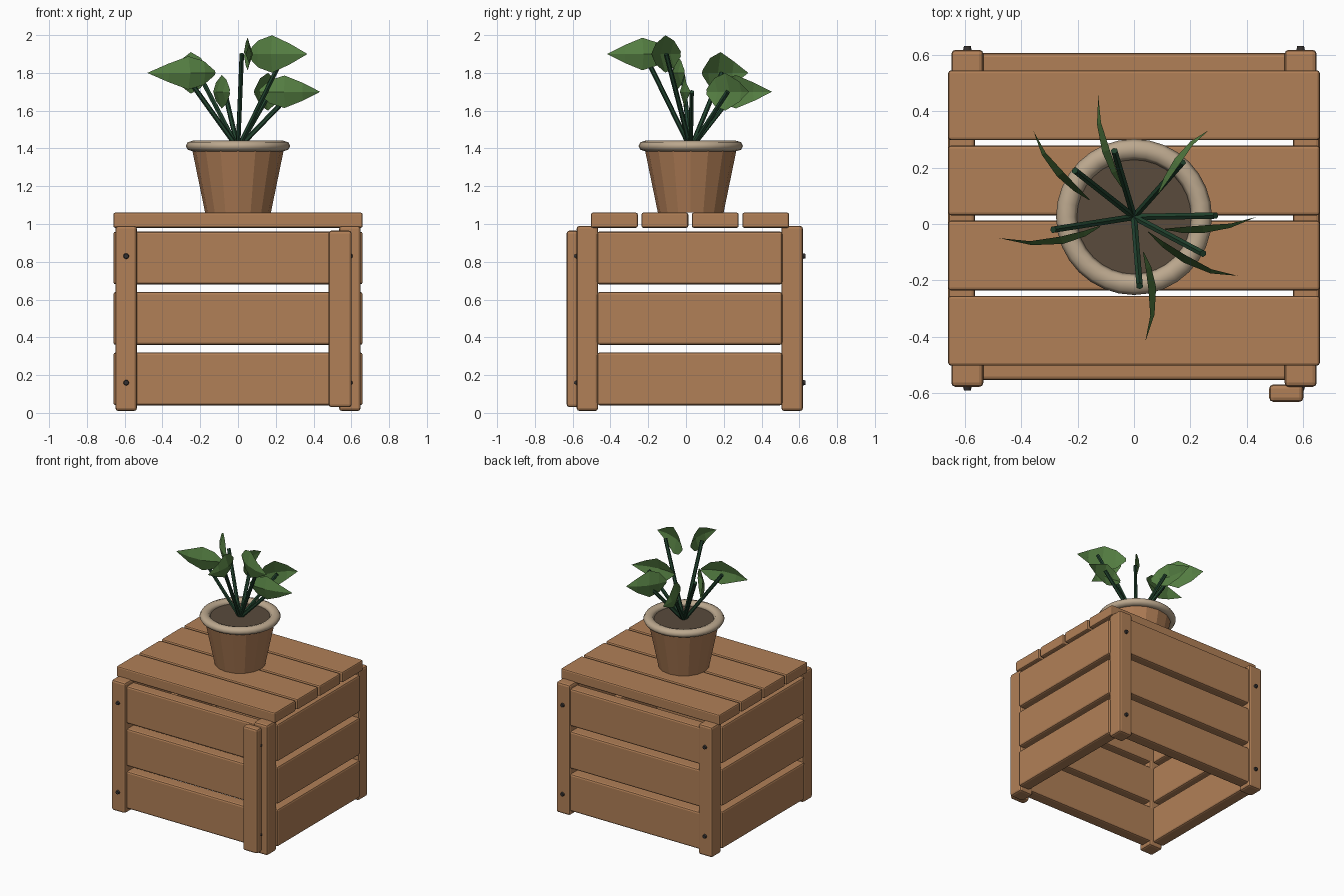
import bpy, bmesh, math
from mathutils import Vector, Matrix

if "Cube" in bpy.data.objects:
    bpy.data.objects.remove(bpy.data.objects["Cube"], do_unlink=True)


def material(name, rgb):
    m = bpy.data.materials.new(name)
    m.use_nodes = True
    m.diffuse_color = (*rgb, 1)
    bsdf = next(n for n in m.node_tree.nodes if n.type == 'BSDF_PRINCIPLED')
    bsdf.inputs["Base Color"].default_value = (*rgb, 1)
    bsdf.inputs["Roughness"].default_value = 0.8
    return m


WOOD = material("wood", (0.44, 0.215, 0.095))
CLAY = material("clay", (0.42, 0.20, 0.09))
RIM = material("pale clay", (0.50, 0.39, 0.27))
SOIL = material("soil", (0.10, 0.07, 0.045))
LEAF = material("leaf green", (0.09, 0.21, 0.055))
STEM = material("stem green", (0.015, 0.055, 0.027))
METAL = material("dark metal", (0.035, 0.03, 0.028))


def finish(name, bm, mat, smooth=None):
    bmesh.ops.recalc_face_normals(bm, faces=bm.faces)
    me = bpy.data.meshes.new(name)
    bm.to_mesh(me)
    bm.free()
    me.materials.append(mat)
    ob = bpy.data.objects.new(name, me)
    bpy.context.collection.objects.link(ob)
    if smooth:
        bpy.ops.object.select_all(action='DESELECT')
        ob.select_set(True)
        bpy.context.view_layer.objects.active = ob
        bpy.ops.object.shade_smooth_by_angle(angle=math.radians(smooth))
    return ob


def board(name, x, y, z, bevel=0.013):
    """Rounded board from (min, max) pairs."""
    bm = bmesh.new()
    size = [b - a for a, b in (x, y, z)]
    mid = [(a + b) / 2 for a, b in (x, y, z)]
    bmesh.ops.create_cube(bm, size=1, matrix=Matrix.Translation(mid) @ Matrix.Diagonal((*size, 1)))
    ob = finish(name, bm, WOOD)
    mod = ob.modifiers.new("rounded edges", 'BEVEL')
    mod.width, mod.segments = bevel, 2
    return ob


def rod(name, a, b, r1, r2, sides, mat, smooth=None):
    """Tapered cylinder from point a to point b."""
    a, b = Vector(a), Vector(b)
    turn = (b - a).to_track_quat('Z', 'Y').to_matrix().to_4x4()
    bm = bmesh.new()
    bmesh.ops.create_cone(bm, cap_ends=True, segments=sides, radius1=r1, radius2=r2,
                          depth=(b - a).length,
                          matrix=Matrix.Translation((a + b) / 2) @ turn)
    return finish(name, bm, mat, smooth)


# Crate lid
for i in range(4):
    y = -0.503 + i * 0.267
    board(f"lid_plank_{i + 1}", (-0.66, 0.66), (y, y + 0.248), (0.98, 1.06), 0.01)

# Corner posts with their bolts
CY = 0.02
for sx, xname in ((-1, "right"), (1, "left")):
    for sy, yname in ((-1, "front"), (1, "back")):
        cx, cy = sx * 0.592, CY + sy * 0.542
        board(f"{yname}_{xname}_post", (cx - 0.057, cx + 0.057), (cy - 0.057, cy + 0.057), (0.01, 0.99), 0.015)
        face = cy + sy * 0.052
        for level, z in (("lower", 0.16), ("upper", 0.83)):
            rod(f"{yname}_{xname}_{level}_bolt", (cx, face, z), (cx, face + sy * 0.018, z),
                0.016, 0.012, 12, METAL, 30)

# Wall slats
for i in range(3):
    z = (0.04 + i * 0.32, 0.32 + i * 0.32)
    board(f"front_slat_{i + 1}", (-0.64, 0.64), (-0.555, -0.465), z)
    board(f"back_slat_{i + 1}", (-0.64, 0.64), (0.515, 0.607), z)
    board(f"right_slat_{i + 1}", (-0.66, -0.565), (-0.47, 0.51), z)
    board(f"left_slat_{i + 1}", (0.565, 0.66), (-0.47, 0.51), z)

# Loose batten against the front
board("loose_batten", (0.48, 0.602), (-0.632, -0.57), (0.03, 0.965), 0.015)

# Flower pot
PY = 0.025
rod("pot_body", (0, PY, 1.06), (0, PY, 1.405), 0.174, 0.245, 16, CLAY)
rod("pot_soil", (0, PY, 1.395), (0, PY, 1.412), 0.23, 0.23, 24, SOIL)

bm = bmesh.new()
rings = [[bm.verts.new(((0.24 + 0.037 * math.cos(v)) * math.cos(u),
                        PY + (0.24 + 0.037 * math.cos(v)) * math.sin(u),
                        1.413 + 0.028 * math.sin(v)))
          for v in (math.tau * j / 8 for j in range(8))]
         for u in (math.tau * i / 32 for i in range(32))]
for i in range(32):
    a, b = rings[i - 1], rings[i]
    for j in range(8):
        bm.faces.new((a[j - 1], a[j], b[j], b[j - 1]))
finish("pot_rim", bm, RIM, 60)

# Plant: height, half width, stem end, leaf base, leaf middle, leaf tip
PLANT = [
    (1.7, 0.088, (-0.07, 0.26), (-0.045, 0.13), (-0.12, 0.28), (-0.127, 0.456)),
    (1.7, 0.10, (0.173, 0.22), (0.085, 0.11), (0.158, 0.25), (0.265, 0.333)),
    (1.7, 0.086, (0.29, 0.03), (0.11, -0.02), (0.27, -0.03), (0.435, 0.025)),
    (1.9, 0.099, (0.245, -0.105), (0.05, -0.03), (0.20, -0.15), (0.368, -0.184)),
    (1.9, 0.086, (0.02, -0.22), (0.035, -0.10), (0.08, -0.25), (0.04, -0.418)),
    (1.8, 0.088, (-0.287, -0.02), (-0.12, -0.01), (-0.28, -0.075), (-0.48, -0.05)),
    (1.8, 0.11, (-0.21, 0.19), (-0.16, 0.085), (-0.29, 0.188), (-0.357, 0.33)),
]
# Share of the half width at each station along a leaf
OUTLINE = [(0, 0.12), (0.18, 0.72), (0.42, 1), (0.72, 0.55), (1, 0)]


def leaf(name, z, width, base, middle, tip):
    """Upright folded blade, curved along its length."""
    p0, pm, p2 = (Vector((*p, z)) for p in (base, middle, tip))
    p1 = 2 * pm - (p0 + p2) / 2
    out = (pm - (p0 + p2) / 2).normalized()
    bm = bmesh.new()
    rows = []
    for t, w in OUTLINE:
        spine = p0 * (1 - t) ** 2 + p1 * 2 * t * (1 - t) + p2 * t * t
        rise = Vector((0, 0, w * width))
        fold = out * 0.028 * w
        rows.append([bm.verts.new(p) for p in (spine + rise - fold, spine, spine - rise - fold)])
    for a, b in zip(rows, rows[1:]):
        for k in range(2):
            bm.faces.new((a[k], a[k + 1], b[k + 1], b[k]))
    bmesh.ops.remove_doubles(bm, verts=bm.verts, dist=0.0005)
    return finish(name, bm, LEAF)


for i, (z, width, end, base, middle, tip) in enumerate(PLANT, 1):
    rod(f"stem_{i}", (0, PY, 1.40), (*end, z), 0.013, 0.013, 6, STEM)
    leaf(f"leaf_{i}", z, width, base, middle, tip)
